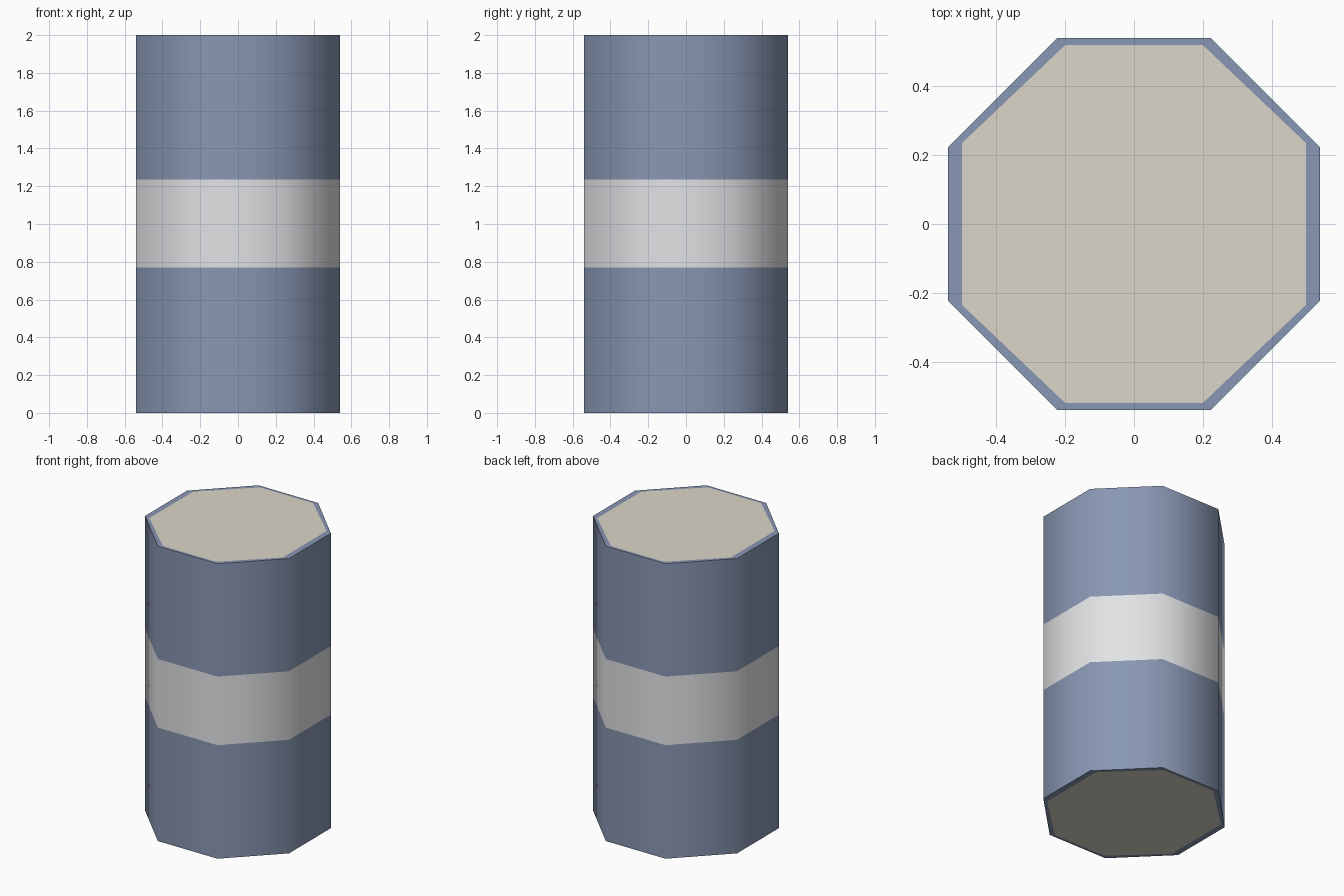
import bpy, bmesh, math

if "Cube" in bpy.data.objects:
    bpy.data.objects.remove(bpy.data.objects["Cube"])


def material(name, srgb):
    m = bpy.data.materials.new(name)
    lin = [((c / 255 + 0.055) / 1.055) ** 2.4 for c in srgb]
    m.diffuse_color = (*lin, 1)
    m.use_nodes = True
    m.node_tree.nodes["Principled BSDF"].inputs["Base Color"].default_value = m.diffuse_color
    return m


BLUE = material("slate blue", (137, 151, 179))
WHITE = material("pale grey", (226, 227, 229))
CREAM = material("cream", (220, 214, 200))

A, B = 0.54, 0.2237            # half width and half side of the octagon
IA, IB = 0.50, 0.235           # cream end panel, corners on the x sides
JA, JB = 0.52, 0.20            # cream end panel, corners on the y sides


def octagon(bm, z, ax, bx, ay, by):
    pts = [(ax, -bx), (ax, bx), (by, ay), (-by, ay),
           (-ax, bx), (-ax, -bx), (-by, -ay), (by, -ay)]
    return [bm.verts.new((x, y, z)) for x, y in pts]


def bridge(bm, lo, hi, mat, smooth):
    for i in range(8):
        j = (i + 1) % 8
        f = bm.faces.new((lo[i], lo[j], hi[j], hi[i]))
        f.material_index, f.smooth = mat, smooth


bm = bmesh.new()

# Side wall in three bands, the middle one pale
rings = [octagon(bm, z, A, B, A, B) for z in (0, 0.77, 1.235, 2)]
for k in range(3):
    bridge(bm, rings[k], rings[k + 1], 1 if k == 1 else 0, True)

# Ends: blue rim around a cream panel
for z, outer in ((0, rings[0]), (2, rings[3])):
    inner = octagon(bm, z, IA, IB, JA, JB)
    bridge(bm, outer, inner, 0, False)
    bm.faces.new(inner).material_index = 2

bmesh.ops.recalc_face_normals(bm, faces=bm.faces)

# Keep the end rims sharp while the walls stay smooth
for e in bm.edges:
    if any(f.smooth for f in e.link_faces) and not all(f.smooth for f in e.link_faces):
        e.smooth = False

mesh = bpy.data.meshes.new("banded_drum")
bm.to_mesh(mesh)
bm.free()
for m in (BLUE, WHITE, CREAM):
    mesh.materials.append(m)
drum = bpy.data.objects.new("banded_drum", mesh)
bpy.context.collection.objects.link(drum)
